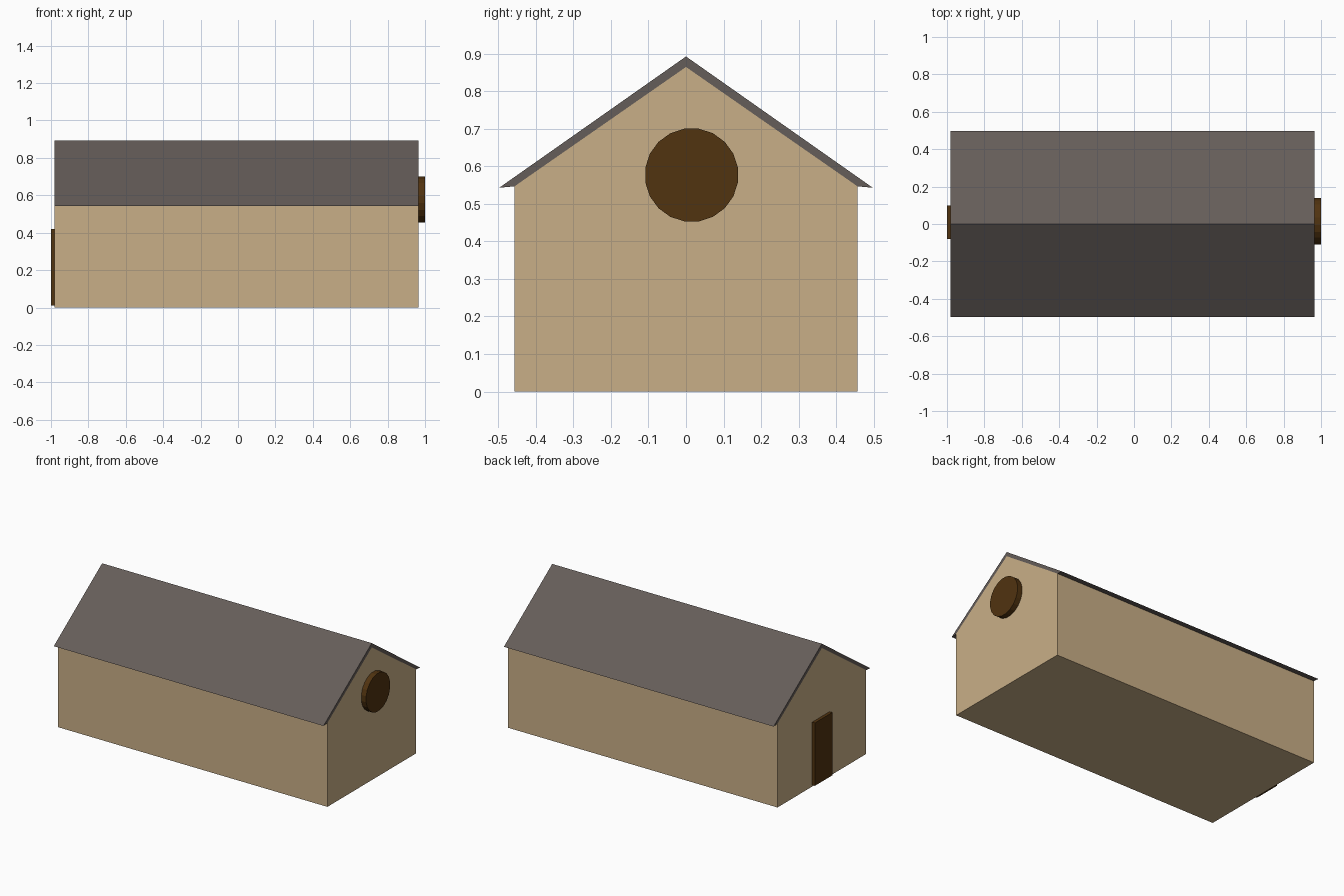
import bpy, bmesh, math

if "Cube" in bpy.data.objects:
    bpy.data.objects.remove(bpy.data.objects["Cube"])

X0, X1 = -0.98, 0.965   # gable ends


def material(name, rgb):
    m = bpy.data.materials.new(name)
    m.diffuse_color = (*rgb, 1)
    m.use_nodes = True
    m.node_tree.nodes["Principled BSDF"].inputs["Base Color"].default_value = m.diffuse_color
    return m


tan = material("tan wall", (0.584, 0.429, 0.242))
grey = material("grey roof", (0.130, 0.109, 0.100))
brown = material("dark brown wood", (0.082, 0.033, 0.005))


def prism(name, profile, x0, x1, mat):
    """Extrude a closed (y, z) outline along x."""
    bm = bmesh.new()
    face = bm.faces.new([bm.verts.new((x0, y, z)) for y, z in profile])
    ext = bmesh.ops.extrude_face_region(bm, geom=[face])
    verts = [g for g in ext["geom"] if isinstance(g, bmesh.types.BMVert)]
    bmesh.ops.translate(bm, verts=verts, vec=(x1 - x0, 0, 0))
    bmesh.ops.recalc_face_normals(bm, faces=bm.faces)
    mesh = bpy.data.meshes.new(name)
    bm.to_mesh(mesh)
    bm.free()
    mesh.materials.append(mat)
    ob = bpy.data.objects.new(name, mesh)
    bpy.context.collection.objects.link(ob)
    return ob


# Walls with gable ends and floor
prism("walls", [(-0.457, 0), (0.457, 0), (0.457, 0.547), (0, 0.865), (-0.457, 0.547)],
      X0, X1, tan)

# Thin pitched roof with pointed eaves
prism("roof", [(-0.498, 0.543), (0, 0.893), (0.498, 0.543),
               (0.457, 0.547), (0, 0.865), (-0.457, 0.547)], X0, X1, grey)

# Door on the left gable
prism("door", [(-0.08, 0.01), (0.10, 0.01), (0.10, 0.42), (-0.08, 0.42)],
      -1.0, X0 + 0.01, brown)

# Round shutter on the right gable
N = 20
disc = [(0.015 + 0.125 * math.cos(2 * math.pi * (i + 0.5) / N),
         0.577 + 0.125 * math.sin(2 * math.pi * (i + 0.5) / N)) for i in range(N)]
prism("round_shutter", disc, X1 - 0.01, 1.0, brown)
